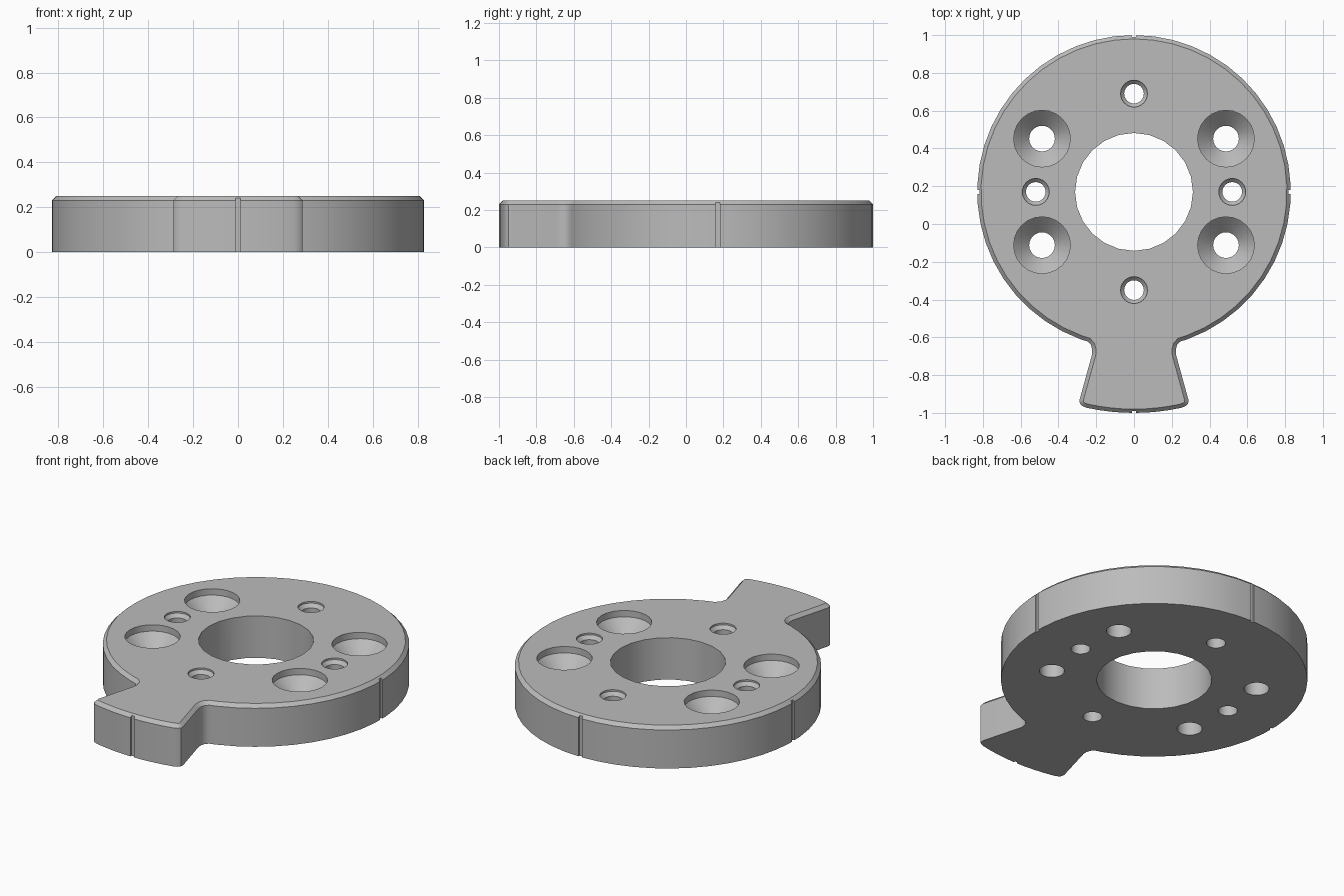
import bpy, bmesh, math
from mathutils import Vector

cube = bpy.data.objects.get("Cube")
if cube:
    bpy.data.objects.remove(cube, do_unlink=True)

CY, R, H, CH = 0.17, 0.83, 0.25, 0.02      # disc centre y, radius, height, chamfer
SEG = 24

grey = bpy.data.materials.new("metal grey")
grey.use_nodes = True
colour = (0.5, 0.5, 0.5, 1)
grey.diffuse_color = colour
grey.node_tree.nodes["Principled BSDF"].inputs["Base Color"].default_value = colour


def stack(name, rings):
    """Closed solid from equal-length rings of points, bottom to top."""
    bm = bmesh.new()
    loops = [[bm.verts.new(p) for p in ring] for ring in rings]
    n = len(loops[0])
    for low, high in zip(loops, loops[1:]):
        for i in range(n):
            j = (i + 1) % n
            bm.faces.new((low[i], low[j], high[j], high[i]))
    bm.faces.new(loops[0][::-1])
    bm.faces.new(loops[-1])
    bmesh.ops.recalc_face_normals(bm, faces=bm.faces)
    mesh = bpy.data.meshes.new(name)
    bm.to_mesh(mesh)
    bm.free()
    mesh.materials.append(grey)
    obj = bpy.data.objects.new(name, mesh)
    bpy.context.collection.objects.link(obj)
    return obj


def arc(radius, start, end, steps):
    """Points round the disc centre, angles in degrees."""
    angles = [math.radians(start + (end - start) * i / steps) for i in range(steps + 1)]
    return [Vector((radius * math.cos(a), CY + radius * math.sin(a))) for a in angles]


def inset(points, d):
    """Shift a counter-clockwise outline inwards by d."""
    result = []
    for i, p in enumerate(points):
        e1 = (p - points[i - 1]).normalized()
        e2 = (points[(i + 1) % len(points)] - p).normalized()
        n1, n2 = Vector((-e1.y, e1.x)), Vector((-e2.y, e2.x))
        result.append(p + (n1 + n2) * d / (1 + n1.dot(n2)))
    return result


def at_height(points, z):
    return [(p.x, p.y, z) for p in points]


# Outline: right half from tab end to the top of the disc, then mirrored
tab_end = arc(R + 0.34, -90, -77.6, 4)
tab_side = [Vector(p) for p in ((0.275, -0.963), (0.287, -0.95), (0.288, -0.93),
                                (0.222, -0.69), (0.221, -0.665), (0.228, -0.64),
                                (0.245, -0.622))]
half = tab_end + tab_side + arc(R, -70, 90, 22)
outline = half + [Vector((-p.x, p.y)) for p in half[-2:0:-1]]

plate = stack("adapter_plate", [at_height(outline, 0), at_height(outline, H - CH),
                                at_height(inset(outline, CH), H)])


def drill(x, y, profile):
    """Round cutter from (radius, height) pairs."""
    turn = [2 * math.pi * i / SEG for i in range(SEG)]
    return stack("hole_cutter", [[(x + r * math.cos(a), y + r * math.sin(a), z)
                                  for a in turn] for r, z in profile])


# Bore, countersunk screw holes and small chamfered holes
cutters = [drill(0, CY, [(0.312, -0.1), (0.312, 0.4)])]
screw = [(0.068, -0.1), (0.068, 0.13), (0.15, 0.212), (0.15, 0.4)]
small = [(0.052, -0.1), (0.052, 0.22), (0.071, 0.24), (0.071, 0.4)]
for sx in (-1, 1):
    for sy in (-1, 1):
        cutters.append(drill(sx * 0.487, CY + sy * 0.282, screw))
    cutters.append(drill(sx * 0.52, CY, small))
    cutters.append(drill(0, CY + sx * 0.52, small))


# Index grooves on the rim and the tab end
def groove(x, y):
    w = 0.011
    corners = [Vector((x + a * w, y + b * w)) for a, b in ((-1, -1), (1, -1), (1, 1), (-1, 1))]
    cutters.append(stack("groove_cutter", [at_height(corners, -0.1), at_height(corners, 0.4)]))


for x, y in ((R, CY), (-R, CY), (0, CY + R), (0, CY - R - 0.34)):
    groove(x, y)

bpy.ops.object.select_all(action='DESELECT')
plate.select_set(True)
bpy.context.view_layer.objects.active = plate
for cutter in cutters:
    cutter.hide_render = True
    mod = plate.modifiers.new("cut", 'BOOLEAN')
    mod.operation = 'DIFFERENCE'
    mod.solver = 'EXACT'
    mod.object = cutter
    bpy.ops.object.modifier_apply(modifier=mod.name)
    bpy.data.objects.remove(cutter, do_unlink=True)

bpy.ops.object.shade_smooth_by_angle(angle=math.radians(30))
